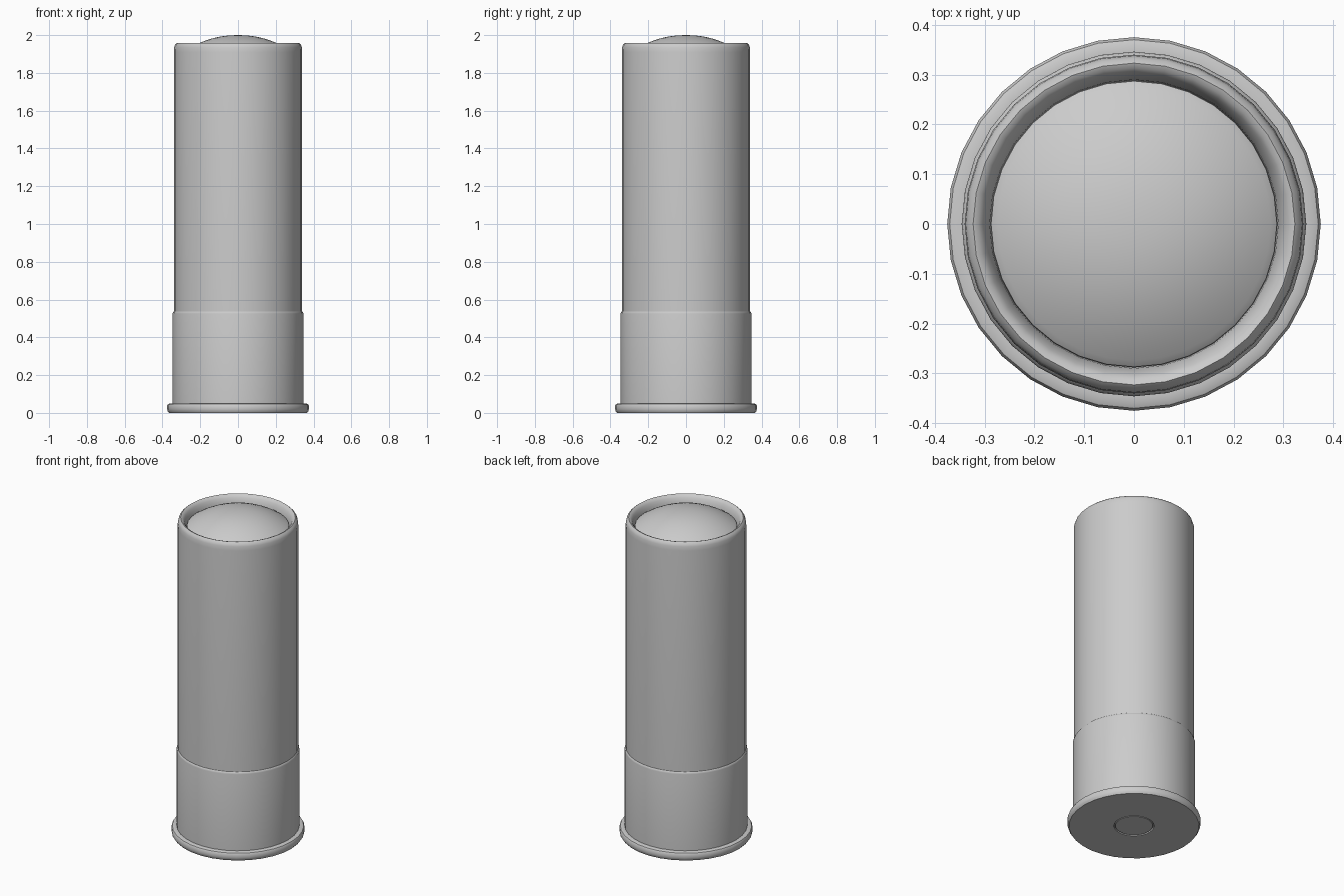
import bpy, bmesh, math

if "Cube" in bpy.data.objects:
    bpy.data.objects.remove(bpy.data.objects["Cube"])

SIDES = 32

def lathe(name, profile, angle=35):
    """Revolve (radius, z) points around z; radius 0 makes a pole."""
    bm = bmesh.new()
    rings = []
    for r, z in profile:
        if r == 0:
            rings.append([bm.verts.new((0, 0, z))] * SIDES)
        else:
            rings.append([bm.verts.new((r * math.cos(2 * math.pi * i / SIDES),
                                        r * math.sin(2 * math.pi * i / SIDES), z))
                          for i in range(SIDES)])
    for a, b in zip(rings, rings[1:]):
        for i in range(SIDES):
            j = (i + 1) % SIDES
            bm.faces.new(list(dict.fromkeys((a[i], a[j], b[j], b[i]))))
    bmesh.ops.recalc_face_normals(bm, faces=bm.faces)
    mesh = bpy.data.meshes.new(name)
    bm.to_mesh(mesh)
    bm.free()
    obj = bpy.data.objects.new(name, mesh)
    bpy.context.collection.objects.link(obj)
    bpy.ops.object.select_all(action='DESELECT')
    obj.select_set(True)
    bpy.context.view_layer.objects.active = obj
    bpy.ops.object.shade_smooth_by_angle(angle=math.radians(angle))
    return obj

# Metal base with flared rim, and a recess for the centre disc
lathe("base_cup", [(0, 0.012), (0.113, 0.012), (0.113, 0.0), (0.366, 0.0),
                   (0.373, 0.01), (0.375, 0.02), (0.375, 0.038), (0.37, 0.047),
                   (0.36, 0.051), (0.346, 0.051), (0.346, 0.525),
                   (0.344, 0.534), (0.338, 0.54), (0, 0.54)])

# Centre disc in the underside
lathe("base_disc", [(0, 0.001), (0.105, 0.001), (0.108, 0.004), (0.108, 0.012)])

# Tube with a rolled lip folding inward at the top
lathe("tube", [(0.34, 0.53), (0.34, 1.91), (0.338, 1.935), (0.333, 1.95),
               (0.323, 1.959), (0.313, 1.955), (0.303, 1.942),
               (0.296, 1.925), (0.29, 1.905), (0.288, 1.885)])

# Domed closure
dome = [(0.288 * math.sin(t * math.pi / 20), 2.0 - 0.09 * (math.sin(t * math.pi / 20)) ** 2.2)
        for t in range(10)]
lathe("domed_cap", dome + [(0.287, 1.91), (0.288, 1.885)])
